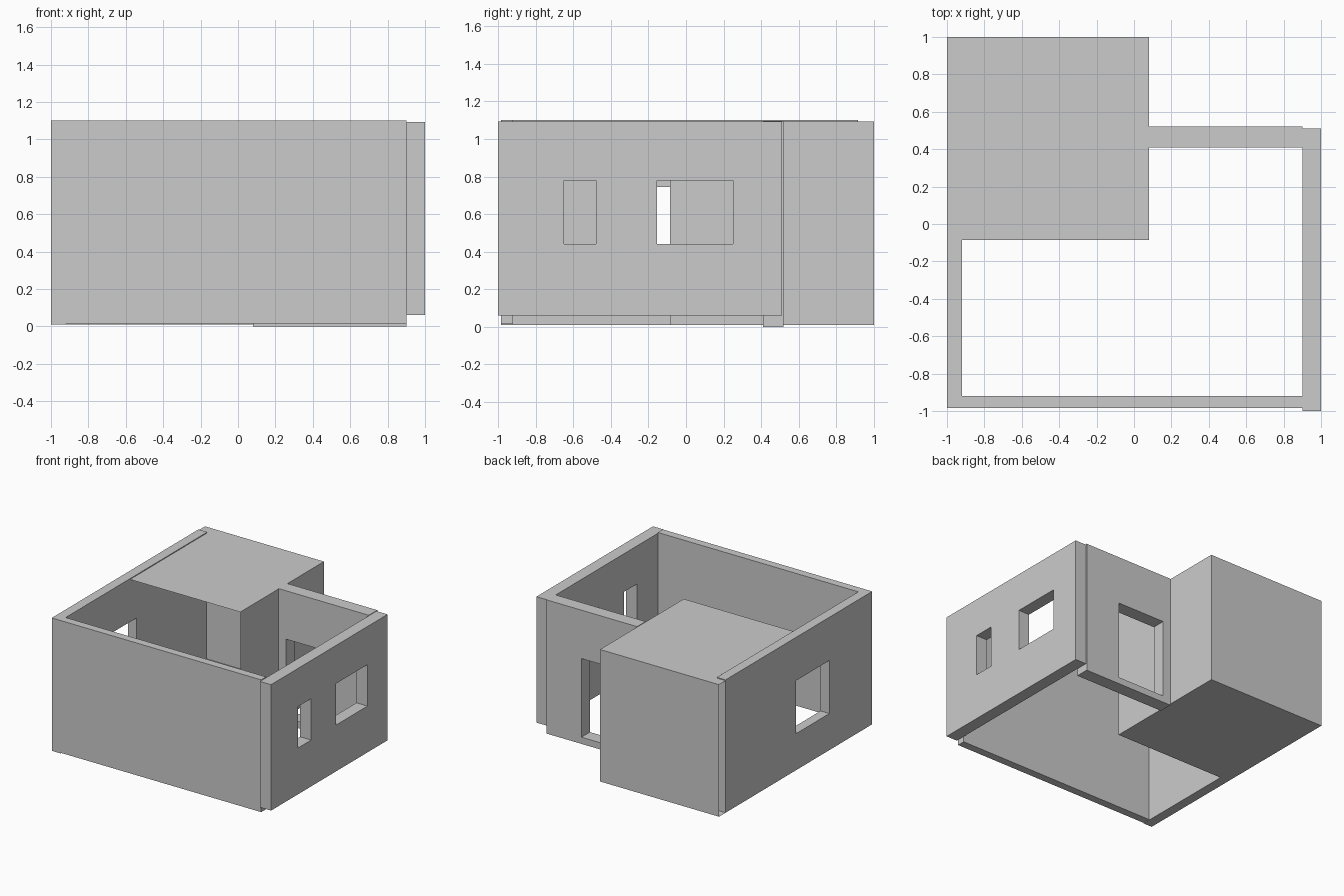
import bpy, bmesh

if "Cube" in bpy.data.objects:
    bpy.data.objects.remove(bpy.data.objects["Cube"])


def box(name, x, y, z, drop=()):
    """Box from (min, max) ranges; faces whose outward normal is in drop are left open."""
    bm = bmesh.new()
    bmesh.ops.create_cube(bm, size=1)
    bm.normal_update()
    gone = [f for f in bm.faces if tuple(round(c) for c in f.normal) in drop]
    bmesh.ops.delete(bm, geom=gone, context='FACES')
    for v in bm.verts:
        for i, (lo, hi) in enumerate((x, y, z)):
            v.co[i] = lo if v.co[i] < 0 else hi
    mesh = bpy.data.meshes.new(name)
    bm.to_mesh(mesh)
    bm.free()
    ob = bpy.data.objects.new(name, mesh)
    bpy.context.collection.objects.link(ob)
    return ob


def cut(wall, name, x, y, z):
    """Cut a rectangular opening through a wall."""
    cutter = box(name, x, y, z)
    cutter.hide_render = True
    cutter.hide_viewport = True
    cutter.display_type = 'WIRE'
    mod = wall.modifiers.new(name, 'BOOLEAN')
    mod.operation = 'DIFFERENCE'
    mod.solver = 'EXACT'
    mod.object = cutter


# Solid front wall
box("front_wall", (-1, 0.9), (-0.985, -0.92), (0.015, 1.1))

# Left wall with one window
left = box("left_wall", (-1, -0.92), (-0.985, 0.915), (0.01, 1.1))
cut(left, "left_window_cutter", (-1.2, -0.8), (-0.43, 0.0), (0.31, 0.745))

# Right wall with a narrow and a wide window
right = box("right_wall", (0.9, 1), (-1, 0.51), (0.06, 1.093))
cut(right, "narrow_window_cutter", (0.8, 1.2), (-0.65, -0.48), (0.44, 0.78))
cut(right, "wide_window_cutter", (0.8, 1.2), (-0.155, 0.25), (0.44, 0.78))

# Back wall with the doorway
back = box("back_wall", (0.08, 0.9), (0.41, 0.52), (0, 1.097))
cut(back, "door_cutter", (0.15, 0.585), (0.3, 0.6), (0.055, 0.70))

# Thin-walled back room: floor, roof, back and right side; open to the front and left
box("back_room", (-1, 0.08), (-0.085, 1), (0.01, 1.093), drop=((0, -1, 0), (-1, 0, 0)))
